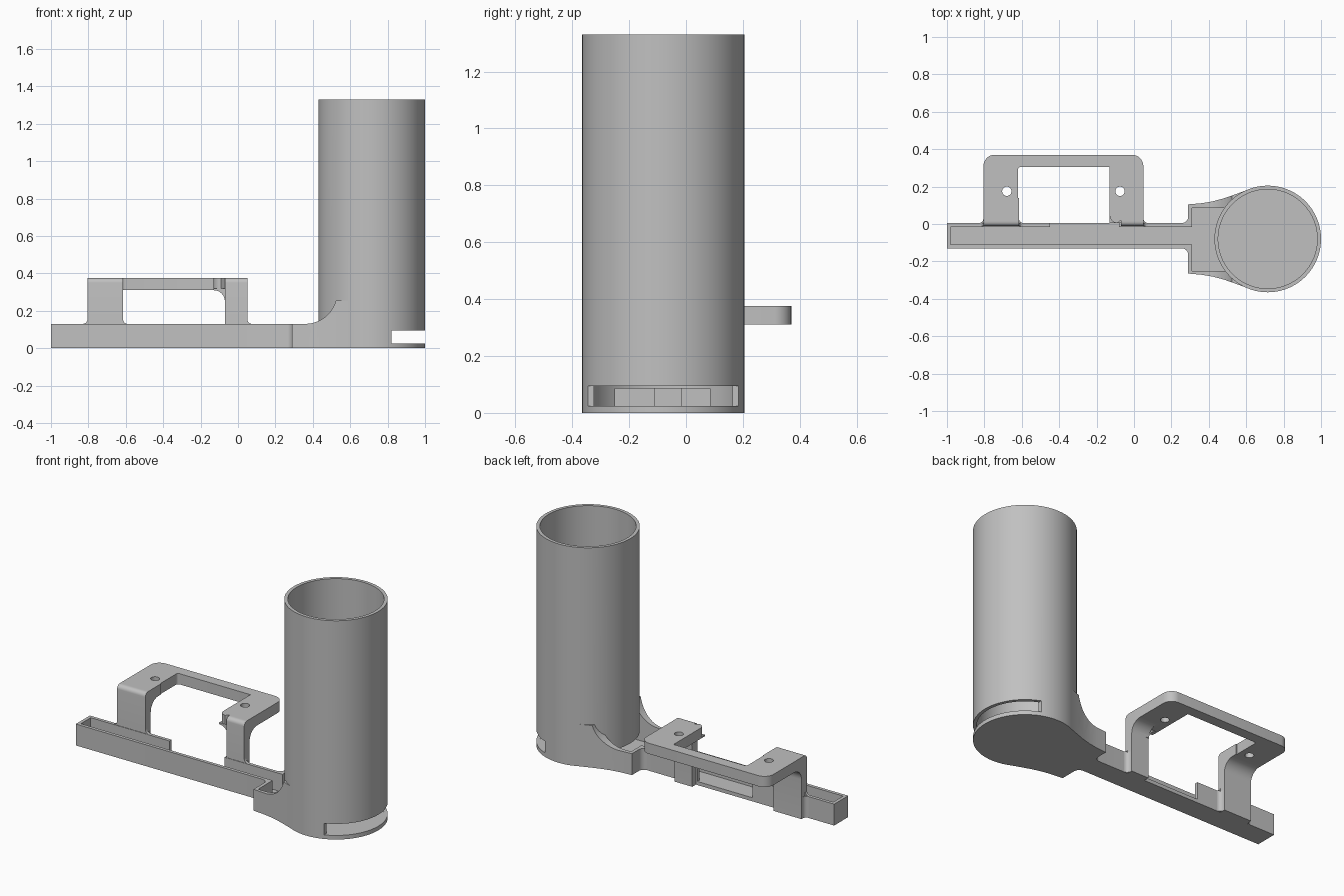
import bpy
import bmesh
from math import cos, sin, pi, radians
from mathutils import Vector

cube = bpy.data.objects.get("Cube")
if cube:
    bpy.data.objects.remove(cube, do_unlink=True)

grey = bpy.data.materials.new("plain grey")
grey.use_nodes = True
GREY = (0.53, 0.53, 0.53, 1)
grey.diffuse_color = GREY
grey.node_tree.nodes["Principled BSDF"].inputs["Base Color"].default_value = GREY


def arc(cx, cy, r, start, end, n=8):
    steps = [radians(start + (end - start) * i / n) for i in range(n + 1)]
    return [(cx + r * cos(a), cy + r * sin(a)) for a in steps]


def prism(name, outline, axis, lo, hi):
    """Extrude a closed 2D outline along one axis."""
    place = {"x": lambda u, v: Vector((lo, u, v)),
             "y": lambda u, v: Vector((u, lo, v)),
             "z": lambda u, v: Vector((u, v, lo))}[axis]
    shift = Vector([(hi - lo) * (axis == a) for a in "xyz"])
    bm = bmesh.new()
    face = bm.faces.new([bm.verts.new(place(u, v)) for u, v in outline])
    top = bmesh.ops.extrude_face_region(bm, geom=[face])["geom"]
    bmesh.ops.translate(bm, vec=shift,
                        verts=[g for g in top if isinstance(g, bmesh.types.BMVert)])
    bmesh.ops.recalc_face_normals(bm, faces=bm.faces)
    mesh = bpy.data.meshes.new(name)
    bm.to_mesh(mesh)
    bm.free()
    mesh.materials.append(grey)
    ob = bpy.data.objects.new(name, mesh)
    bpy.context.collection.objects.link(ob)
    return ob


def box(name, x0, x1, y0, y1, z0, z1):
    return prism(name, [(x0, y0), (x1, y0), (x1, y1), (x0, y1)], "z", z0, z1)


def disc(name, x, y, r, z0, z1, n=96):
    return prism(name, arc(x, y, r, 0, 360, n)[:-1], "z", z0, z1)


def combine(ob, other, operation):
    """Apply a boolean, then discard the second solid."""
    mod = ob.modifiers.new("combine", "BOOLEAN")
    mod.operation = operation
    mod.solver = "EXACT"
    mod.object = other
    graph = bpy.context.evaluated_depsgraph_get()
    mesh = bpy.data.meshes.new_from_object(ob.evaluated_get(graph))
    ob.modifiers.clear()
    ob.data = mesh
    bpy.data.objects.remove(other, do_unlink=True)


def finish(ob):
    bpy.ops.object.select_all(action="DESELECT")
    ob.select_set(True)
    bpy.context.view_layer.objects.active = ob
    bpy.ops.object.shade_smooth_by_angle(angle=radians(30))


TX, TY, R, WALL = 0.715, -0.08, 0.285, 0.02
FLOOR = 0.022
BAR_H = 0.13

# Flared collar joining the tube to the bar
side = [(0.29, 0.185), (0.36, 0.191), (0.42, 0.201), (0.48, 0.217),
        (0.54, 0.238), (0.6, 0.26), (0.7, 0.26)]
body = prism("tube_and_channel",
             [(x, TY + w) for x, w in side] + [(x, TY - w) for x, w in reversed(side)],
             "z", 0, 0.26)
crest = arc(0.36, 0.30, 0.17, -90, -15, 10)
combine(body, prism("collar_crest", [(0.2, -0.1), (0.2, BAR_H)] + crest
                    + [(0.8, 0.256), (0.8, -0.1)], "y", -0.6, 0.6), "INTERSECT")
combine(body, box("pocket", 0.31, 0.6, -0.25, 0.085, FLOOR, 1), "DIFFERENCE")

# Tube and long bar with rounded inner corners
combine(body, disc("tube", TX, TY, R, 0, 1.33), "UNION")
bar = [(-1, -0.13), (-1, 0.005)] + arc(0.255, 0.04, 0.035, -90, 0, 6)
bar += [(0.305, 0.04), (0.305, -0.165)] + arc(0.255, -0.165, 0.035, 0, 90, 6)
combine(body, prism("bar", bar, "z", 0, BAR_H), "UNION")

# Hollows: bore, channel, doorway, end slot and rear wall notch
for cutter in (disc("bore", TX, TY, R - WALL, FLOOR, 2),
               box("channel", -0.98, 0.35, -0.11, -0.015, FLOOR, 0.5),
               box("doorway", 0.31, 0.7, -0.25, 0.085, FLOOR, 0.085),
               box("slot", 0.82, 1.2, -0.6, 0.6, 0.025, 0.095),
               box("notch", -0.45, -0.08, -0.06, 0.1, FLOOR, 0.5)):
    combine(body, cutter, "DIFFERENCE")
finish(body)

# Bracket plate: a U with rounded outer corners
plate = [(-0.805, 0.02)] + arc(-0.745, 0.31, 0.06, 180, 90)
plate += arc(-0.01, 0.31, 0.06, 90, 0) + [(0.05, 0.02), (-0.07, 0.02)]
plate += arc(-0.09, 0.045, 0.04, 270, 180, 4) + [(-0.13, 0.305)]
plate += arc(-0.605, 0.29, 0.015, 90, 180, 4) + [(-0.62, 0.02)]
bracket = prism("bracket", plate, "z", 0.31, 0.375)

# Legs curve out of the plate and run down behind the bar
leg = [(-0.012, 0)] + arc(0.013, 0.35, 0.025, 180, 90, 6)
leg += [(0.14, 0.375), (0.14, 0.31)] + arc(0.11, 0.24, 0.07, 90, 180) + [(0.04, 0)]
for x0, x1 in ((-0.805, -0.615), (-0.07, 0.05)):
    combine(bracket, prism("leg", leg, "x", x0, x1), "UNION")

# Gusset beside the narrow leg
gusset = [(-0.05, 0.32), (-0.13, 0.32)] + arc(-0.13, 0.25, 0.06, 90, 0) + [(-0.05, 0.25)]
combine(bracket, prism("gusset", gusset, "y", 0.005, 0.045), "UNION")

# Screw holes
for x in (-0.68, -0.075):
    combine(bracket, disc("screw_hole", x, 0.175, 0.025, 0.2, 0.5, 24), "DIFFERENCE")
finish(bracket)

# Small fillets where the legs meet the bar
for x, s in ((-0.805, -1), (-0.615, 1), (-0.07, -1), (0.05, 1)):
    def corner(v):
        r = 0.025
        curve = [(x + s * (r + a), v + r + b) for a, b in arc(0, 0, r, 180, 270, 6)]
        return [(x - s * 0.005, v + r), *curve, (x + s * r, v - 0.005), (x - s * 0.005, v - 0.005)]
    if x != -0.07:
        finish(prism("foot_fillet", corner(BAR_H), "y", -0.012, 0.005))
        finish(prism("rear_fillet", corner(0.005), "z", 0.001, BAR_H))
